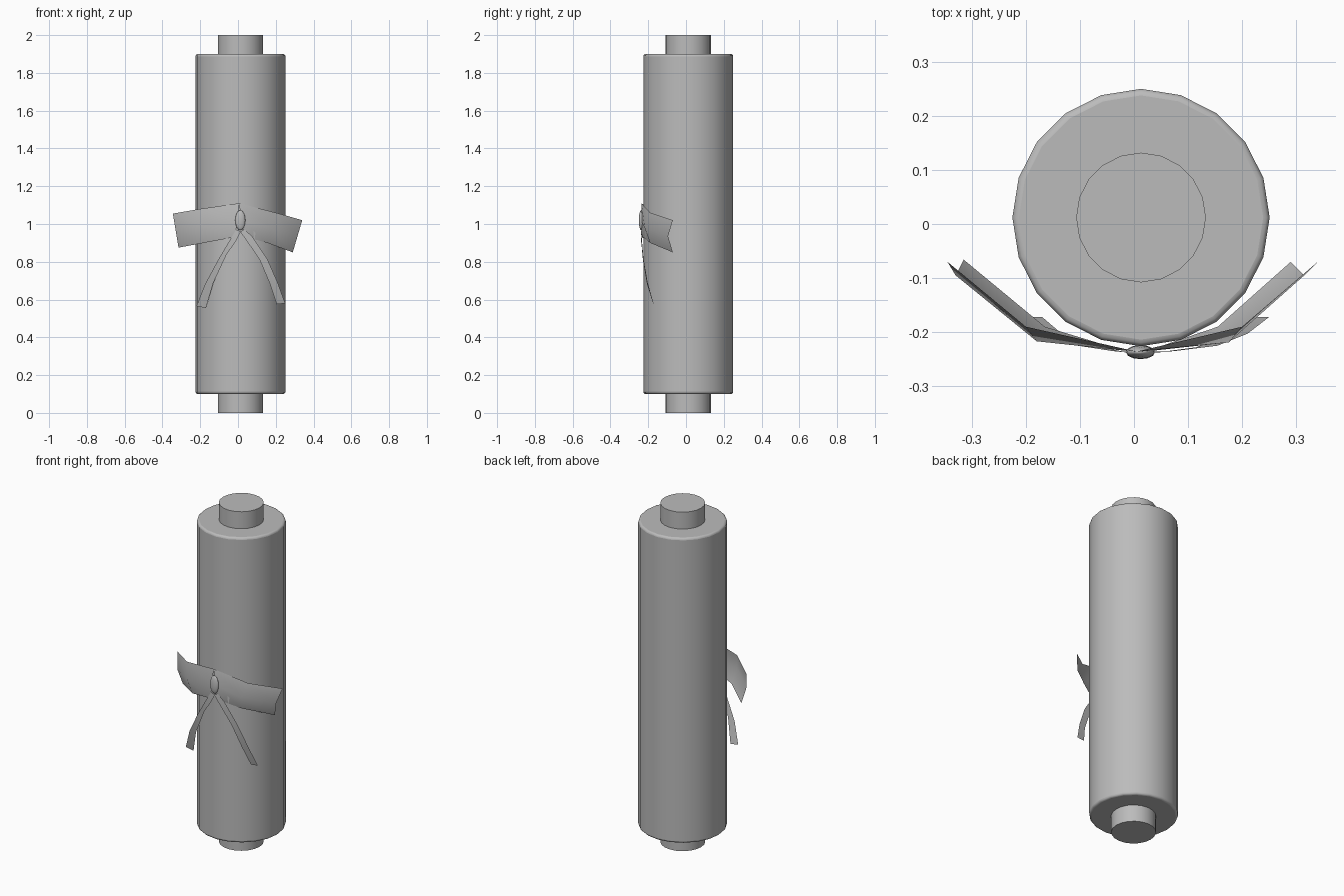
import bpy, math

if "Cube" in bpy.data.objects:
    bpy.data.objects.remove(bpy.data.objects["Cube"])

grey = bpy.data.materials.new("plain_grey")
grey.use_nodes = True
grey.diffuse_color = (0.5, 0.5, 0.5, 1)
grey.node_tree.nodes["Principled BSDF"].inputs["Base Color"].default_value = (0.5, 0.5, 0.5, 1)

CX, CY = 0.013, 0.012


def finish(obj, name, angle=40):
    obj.name = name
    obj.data.materials.append(grey)
    bpy.ops.object.select_all(action='DESELECT')
    obj.select_set(True)
    bpy.context.view_layer.objects.active = obj
    bpy.ops.object.shade_smooth_by_angle(angle=math.radians(angle))
    return obj


def cylinder(name, radius, z0, z1):
    bpy.ops.mesh.primitive_cylinder_add(vertices=20, radius=radius, depth=z1 - z0,
                                        location=(CX, CY, (z0 + z1) / 2))
    return bpy.context.object


def sheet(name, rows):
    """Thin open cloth surface through equal-length rows of points."""
    n = len(rows[0])
    verts = [p for row in rows for p in row]
    faces = [(i * n + j, i * n + j + 1, (i + 1) * n + j + 1, (i + 1) * n + j)
             for i in range(len(rows) - 1) for j in range(n - 1)]
    mesh = bpy.data.meshes.new(name)
    mesh.from_pydata(verts, [], faces)
    obj = bpy.data.objects.new(name, mesh)
    bpy.context.collection.objects.link(obj)
    return finish(obj, name, 60)


# Rolled body with softened rims
body = cylinder("body", 0.238, 0.10, 1.90)
bevel = body.modifiers.new("rim_bevel", 'BEVEL')
bevel.width = 0.012
bevel.segments = 3
bevel.limit_method = 'ANGLE'
bevel.angle_limit = math.radians(40)
finish(body, "body")

# Inner rod ends
for name, z0, z1 in (("lower_rod", 0, 0.12), ("upper_rod", 1.88, 2)):
    finish(cylinder(name, 0.12, z0, z1), name)

# Bow: each column is top, crease and bottom, with the crease pushed forward
sheet("bow_right", [
    [(-0.345, -0.07, 1.055), (-0.33, -0.095, 0.965), (-0.315, -0.066, 0.875)],
    [(-0.20, -0.19, 1.08), (-0.18, -0.217, 0.99), (-0.165, -0.19, 0.903)],
    [(0.005, -0.236, 1.11), (0.0, -0.236, 1.015), (-0.02, -0.234, 0.93)]])
sheet("bow_left", [
    [(0.005, -0.236, 1.11), (0.02, -0.236, 1.015), (0.03, -0.234, 0.935)],
    [(0.20, -0.19, 1.06), (0.175, -0.219, 0.98), (0.155, -0.19, 0.90)],
    [(0.34, -0.07, 1.02), (0.315, -0.095, 0.935), (0.29, -0.07, 0.85)]])

# Hanging ribbon tails
sheet("tail_right", [
    [(-0.01, -0.236, 0.97), (0.015, -0.238, 0.96)],
    [(-0.04, -0.235, 0.92), (-0.01, -0.238, 0.91)],
    [(-0.105, -0.225, 0.81), (-0.06, -0.228, 0.84)],
    [(-0.175, -0.203, 0.68), (-0.13, -0.206, 0.69)],
    [(-0.22, -0.172, 0.565), (-0.17, -0.172, 0.555)]])
sheet("tail_left", [
    [(0.01, -0.238, 0.96), (0.035, -0.236, 0.97)],
    [(0.04, -0.238, 0.92), (0.075, -0.235, 0.935)],
    [(0.115, -0.228, 0.81), (0.155, -0.225, 0.815)],
    [(0.17, -0.206, 0.68), (0.21, -0.203, 0.69)],
    [(0.205, -0.172, 0.575), (0.25, -0.172, 0.58)]])

# Knot at the middle of the bow
bpy.ops.mesh.primitive_uv_sphere_add(segments=12, ring_count=8, radius=1,
                                     location=(0.012, -0.237, 1.02))
knot = bpy.context.object
knot.scale = (0.027, 0.013, 0.053)
finish(knot, "knot", 60)
